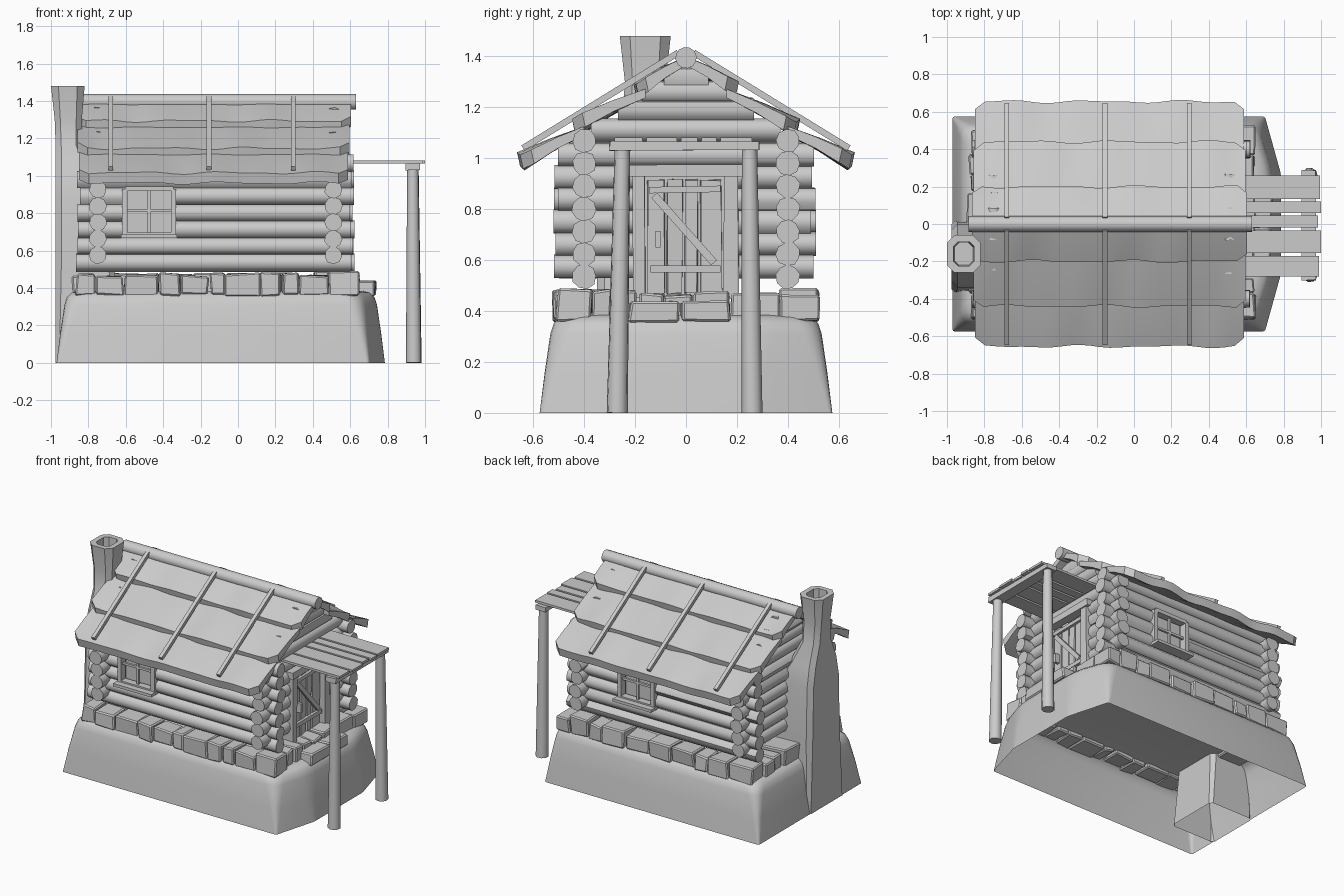
import bpy, bmesh, math, random
from mathutils import Vector as V

if "Cube" in bpy.data.objects:
    bpy.data.objects.remove(bpy.data.objects["Cube"])

random.seed(4)


def build(name, lofts, smooth=None):
    """One object from several lofts: (rings, cap_start, cap_end)."""
    bm = bmesh.new()
    for rings, c0, c1 in lofts:
        rv = [[bm.verts.new(p) for p in r] for r in rings]
        for a, b in zip(rv, rv[1:]):
            n = len(a)
            for i in range(n):
                bm.faces.new((a[i], a[(i + 1) % n], b[(i + 1) % n], b[i]))
        if c0:
            bm.faces.new(rv[0][::-1])
        if c1:
            bm.faces.new(rv[-1])
    bmesh.ops.recalc_face_normals(bm, faces=bm.faces)
    me = bpy.data.meshes.new(name)
    bm.to_mesh(me)
    bm.free()
    ob = bpy.data.objects.new(name, me)
    bpy.context.collection.objects.link(ob)
    if smooth:
        bpy.ops.object.select_all(action='DESELECT')
        ob.select_set(True)
        bpy.context.view_layer.objects.active = ob
        bpy.ops.object.shade_smooth_by_angle(angle=math.radians(smooth))
    return ob


def log(p0, p1, r0, r1=None, n=10, rough=0.0):
    p0, p1 = V(p0), V(p1)
    d = (p1 - p0).normalized()
    u = d.cross(V((0, 0, 1)) if abs(d.z) < .9 else V((1, 0, 0))).normalized()
    w = d.cross(u)
    t = random.random()
    rad = [1 + random.uniform(-rough, rough) for _ in range(n)]
    ring = lambda p, r: [p + (u * math.cos(2 * math.pi * (i + t) / n) +
                              w * math.sin(2 * math.pi * (i + t) / n)) * r * rad[i] for i in range(n)]
    return [ring(p0, r0), ring(p1, r1 or r0)], True, True


def beam(p0, p1, w, h, up=(0, 0, 1)):
    """Straight bar: h along up, w across."""
    p0, p1 = V(p0), V(p1)
    d = (p1 - p0).normalized()
    s = d.cross(V(up)).normalized()
    u = s.cross(d)
    return [[p + s * a * w / 2 + u * b * h / 2 for a, b in ((-1, -1), (1, -1), (1, 1), (-1, 1))]
            for p in (p0, p1)], True, True


def box(x0, x1, y0, y1, z0, z1, j=0.0):
    q = lambda: random.uniform(-j, j)
    return [[V((x + q(), y + q(), z + q())) for x, y in ((x0, y0), (x1, y0), (x1, y1), (x0, y1))]
            for z in (z0, z1)], True, True


def chamfer_rect(x0, x1, y0, y1, c, z):
    return [V((x, y, z)) for x, y in ((x0 + c, y0), (x1 - c, y0), (x1, y0 + c), (x1, y1 - c),
                                      (x1 - c, y1), (x0 + c, y1), (x0, y1 - c), (x0, y0 + c))]


# Earth mound, hollow below, with a bulge under the door
def mound_ring(z, d, c):
    pts = [(-.97 + d, -.575 + d), (.70 - d, -.575 + d), (.785 - d, -.27), (.785 - d, .27),
           (.70 - d, .575 - d), (-.97 + d, .575 - d)]
    out = []
    for i, p in enumerate(pts):
        p, a, b = V(p), V(pts[i - 1]), V(pts[(i + 1) % 6])
        pa, pb = p + (a - p).normalized() * c, p + (b - p).normalized() * c
        for k in range(5):
            t = k / 4
            q = pa * (1 - t) ** 2 + p * 2 * t * (1 - t) + pb * t * t
            out.append(V((q.x, q.y, z)))
    return out


build("earth_mound", [([mound_ring(*a) for a in ((0, 0, .015), (.16, .02, .04), (.31, .042, .07),
                      (.35, .055, .08), (.375, .08, .08), (.385, .12, .08))], False, True)], 45)

# Stone footing and door steps
stones = []


def stone_row(a0, a1, place):
    a = a0
    while a < a1 - .01:
        b = a + random.uniform(.08, .19)
        if b > a1 - .07:
            b = a1
        place(a + .004, b - .004, random.uniform(-.012, .008), random.uniform(.465, .485))
        a = b


for s in (-1, 1):
    stone_row(-.87, .65, lambda a, b, o, t: stones.append(
        box(a, b, *sorted((s * .37, s * (.515 + o))), .36, t, .008)))
stone_row(-.37, .37, lambda a, b, o, t: stones.append(box(.48, .65 + o, a, b, .36, t, .008)))
stone_row(-.37, .37, lambda a, b, o, t: stones.append(box(-.88 + o, -.70, a, b, .36, t, .008)))
for y0, y1 in ((-.22, -.03), (-.02, .17)):
    stones.append(box(.6, .735, y0, y1, .355, .44, .008))
st = build("stone_footing", stones)
bv = st.modifiers.new("chipped_edges", 'BEVEL')
bv.width, bv.segments = .008, 1

# Log walls, with gaps for windows and door
logs = []


def wall_log(axis, c, z, a0, a1, gap=None):
    a0, a1 = a0 + random.uniform(-.012, .012), a1 + random.uniform(-.012, .012)
    for s, e in ([(a0, gap[0]), (gap[1], a1)] if gap else [(a0, a1)]):
        P = (lambda a: (a, c, z)) if axis == 'x' else (lambda a: (c, a, z))
        logs.append(log(P(s), P(e), .048, n=9, rough=.06))


windows = ((-1, -.475), (1, .07))
for s, wx in windows:
    for k in range(7):
        wall_log('x', s * .4, .535 + .089 * k, -.855, .61,
                 (wx - .125, wx + .125) if k in (2, 3, 4) else None)
for x in (-.75, .51):
    for k in range(6):
        wall_log('y', x, .575 + .088 * k, -.51, .5, (-.18, .18) if x > 0 and k < 5 else None)
    for z, h in ((1.11, .37), (1.19, .26), (1.26, .17), (1.32, .09)):
        wall_log('y', x, z, -h, h)
build("log_walls", logs, 50)

# Windows: frame, glazing bars, sill and pane
for (s, wx), nm in zip(windows, ("front", "back")):
    y, z0, z1, h = s * .435, .685, .93, .13
    parts = [beam((wx + k * h, y, z0), (wx + k * h, y, z1), .028, .05, (0, 1, 0)) for k in (-1, 1)]
    parts += [beam((wx - h, y, z), (wx + h, y, z), .05, .025) for z in (z0, z1)]
    parts += [beam((wx - h, y, .815), (wx + h, y, .815), .016, .016),
              beam((wx, y, z0), (wx, y, z1), .016, .016, (0, 1, 0)),
              beam((wx - .15, s * .465, .677), (wx + .15, s * .465, .677), .075, .02)]
    build(nm + "_window_frame", parts)
    build(nm + "_window_pane", [beam((wx - h, s * .385, .81), (wx + h, s * .385, .81), .01, .27)])

# Door: planks, battens, brace, handle and frame
door = []
for y0, y1 in ((-.15, -.085), (-.075, -.015), (-.005, .045), (.055, .14)):
    door.append(box(.515, .54, y0, y1, .47, .915, .004))
door.append(box(.505, .52, -.17, .17, .46, .93))
door += [beam((.547, -.145, .875), (.547, .135, .88), .025, .025),
         beam((.547, -.14, .565), (.547, .135, .565), .025, .028),
         beam((.547, -.125, .855), (.547, .11, .59), .025, .03),
         box(.54, .575, -.12, -.1, .65, .715)]
build("door", door)
build("door_frame", [box(.49, .575, -.21, -.16, .45, .94, .004), box(.49, .575, .15, .205, .45, .94, .004),
                     box(.49, .585, -.225, .225, .93, .975, .004)])

# Roof: three overlapping wavy layers each side
N = 28
for s, nm in ((-1, "front"), (1, "back")):
    lay = []
    for k, (ya, yb) in enumerate(((.0, .2), (.16, .44), (.40, .655))):
        ph = k * 1.7 + s
        rings = []
        x0, x1 = -.865 + .008 * k, .605 - .008 * k
        for i in range(N + 1):
            t = i / N
            x = x0 + (x1 - x0) * t
            w = .6 * math.sin(x * 13 + ph) + .4 * math.sin(x * 22 + 2 * ph)
            e = min(t, 1 - t) * (x1 - x0)          # rounded lower corners
            y = yb + .009 * w - .04 * max(0, 1 - e / .06) ** 2
            zt = 1.415 - .61 * y + .014 * w
            za = 1.40 - .61 * ya - (.03 if k else 0)
            ym, zm = (ya + y) / 2, (za + zt) / 2 + .004
            rings.append([V((x, s * a, b)) for a, b in
                          ((ya, za), (ym, zm), (y, zt), (y - .012, zt - .055), (ym, zm - .045), (ya, za - .035))])
        lay.append((rings, True, True))
    build(nm + "_roof_layers", lay, 35)
    build(nm + "_roof_battens", [beam((x, s * .03, 1.415), (x, s * .64, 1.04), .025, .025)
                                 for x in (-.68, -.155, .295)])
build("ridge_log", [log((-.885, 0, 1.395), (.63, 0, 1.395), .042, n=12)], 40)

# Stone chimney with hollow flared top
build("chimney", [([chamfer_rect(*a) for a in (
    (-.975, -.63, -.37, .02, .02, 0), (-.975, -.66, -.35, .01, .03, .5), (-.975, -.70, -.34, .0, .03, .88),
    (-.975, -.78, -.31, -.025, .03, 1.02), (-.975, -.835, -.25, -.07, .03, 1.16),
    (-.98, -.835, -.24, -.08, .03, 1.3), (-1, -.82, -.26, -.06, .04, 1.48),
    (-.965, -.855, -.225, -.095, .025, 1.48), (-.96, -.86, -.22, -.10, .025, 1.36))], False, True)], 25)

# Porch: posts, cross beam, plank roof
build("porch_posts", [log((.94, s * .265 - .005, 0), (.935, s * .25, 1.035), .042, .031, 9) for s in (-1, 1)], 50)
build("porch_beam", [box(.895, .975, -.3, .29, 1.03, 1.065, .004)])
build("porch_planks", [box(.50, b, y0, y1, 1.066, 1.082) for y0, y1, b in (
    (.135, .26, .995), (.06, .12, 1.0), (-.02, .045, .985), (-.155, -.035, 1.0), (-.28, -.17, .99))])
